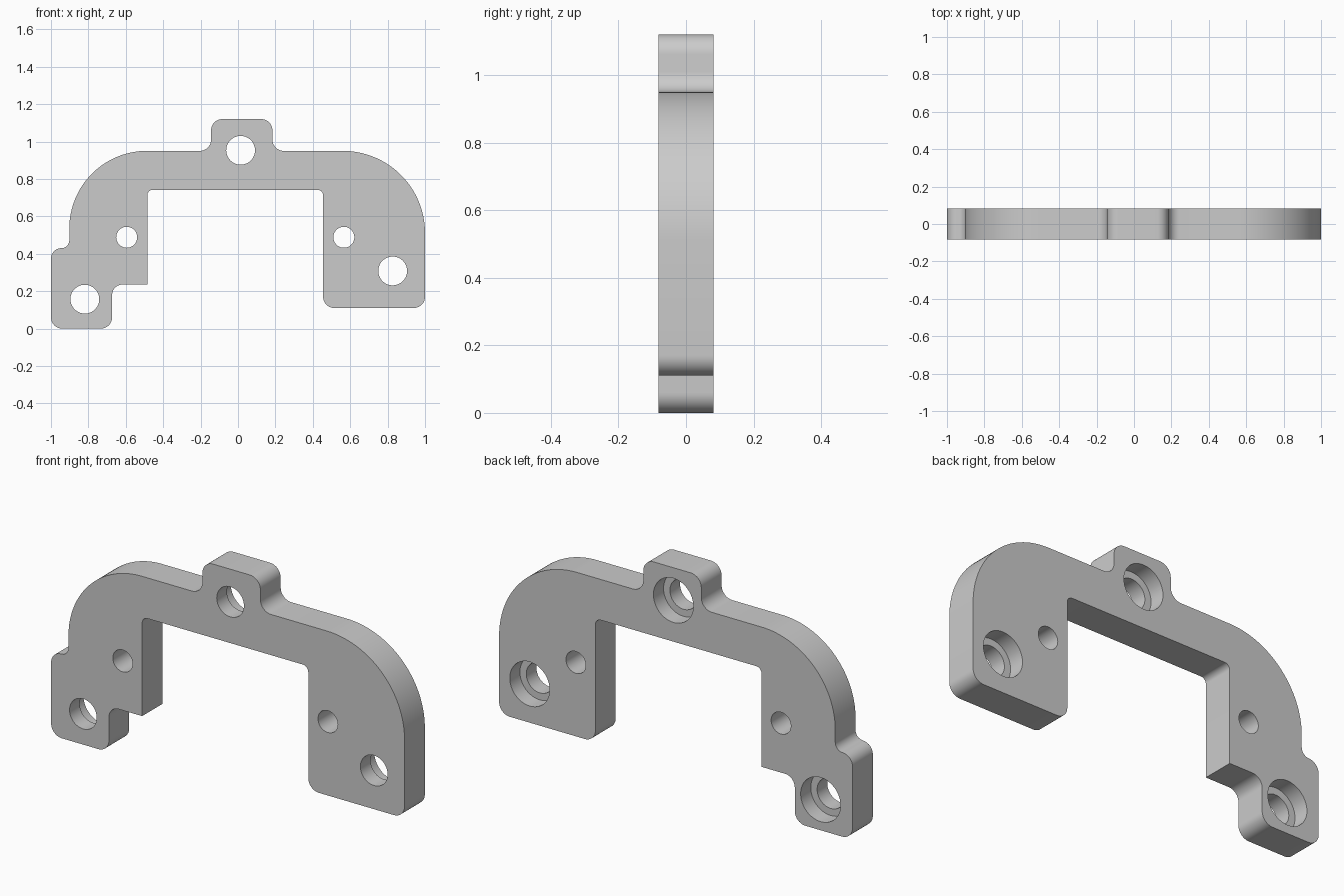
import bpy, bmesh, math
from mathutils import Vector

if "Cube" in bpy.data.objects:
    bpy.data.objects.remove(bpy.data.objects["Cube"])

HALF = 0.082  # half the plate thickness

# Bracket outline: x, z of each sharp corner and its fillet radius
CORNERS = [
    (-1, 0, .06), (-.673, 0, .06), (-.673, .235, .055), (-.485, .235, 0),
    (-.485, .742, .03), (.455, .742, .03), (.455, .11, .06), (1, .11, .06),
    (1, .95, .44), (.184, .95, .06), (.184, 1.12, .06), (-.144, 1.12, .06),
    (-.144, .95, .06), (-.902, .95, .415), (-.902, .43, .042), (-1, .43, .056),
]
BOLT_HOLES = [(.014, .953), (.827, .308), (-.819, .157)]
PIN_HOLES = [(-.595, .488), (.566, .488)]


def rounded(corners):
    """Replace each right-angled corner with a fillet arc."""
    pts = []
    for i, (x, z, r) in enumerate(corners):
        p = Vector((x, z))
        if r == 0:
            pts.append(p)
            continue
        a = (Vector(corners[i - 1][:2]) - p).normalized()
        b = (Vector(corners[(i + 1) % len(corners)][:2]) - p).normalized()
        centre = p + (a + b) * r
        steps = 32 if r > .2 else 10
        for k in range(steps + 1):
            t = math.pi / 2 * k / steps
            pts.append(centre - b * r * math.cos(t) - a * r * math.sin(t))
    return pts


def prism(name, pts, y0, y1):
    """Extrude an x-z outline from y0 to y1."""
    bm = bmesh.new()
    face = bm.faces.new([bm.verts.new((p[0], y0, p[1])) for p in pts])
    out = bmesh.ops.extrude_face_region(bm, geom=[face], use_keep_orig=True)
    moved = [v for v in out["geom"] if isinstance(v, bmesh.types.BMVert)]
    bmesh.ops.translate(bm, vec=(0, y1 - y0, 0), verts=moved)
    bmesh.ops.recalc_face_normals(bm, faces=bm.faces)
    mesh = bpy.data.meshes.new(name)
    bm.to_mesh(mesh)
    bm.free()
    obj = bpy.data.objects.new(name, mesh)
    bpy.context.collection.objects.link(obj)
    return obj


def drill(target, x, z, r, y0, y1):
    """Cut a round hole along y."""
    ring = [(x + r * math.cos(math.tau * k / 48), z + r * math.sin(math.tau * k / 48))
            for k in range(48)]
    cutter = prism("hole_cutter", ring, y0, y1)
    cutter.hide_render = True
    mod = target.modifiers.new("hole", 'BOOLEAN')
    mod.operation = 'DIFFERENCE'
    mod.solver = 'EXACT'
    mod.object = cutter
    bpy.ops.object.modifier_apply(modifier=mod.name)
    bpy.data.objects.remove(cutter, do_unlink=True)


# Plate
bracket = prism("mounting_bracket", rounded(CORNERS), -HALF, HALF)
bpy.context.view_layer.objects.active = bracket
bracket.select_set(True)

# Bolt holes, counterbored from the back
for x, z in BOLT_HOLES:
    drill(bracket, x, z, .113, 0, .2)
    drill(bracket, x, z, .077, -.2, .2)

# Plain pin holes
for x, z in PIN_HOLES:
    drill(bracket, x, z, .056, -.2, .2)

bpy.ops.object.shade_smooth_by_angle(angle=math.radians(30))
